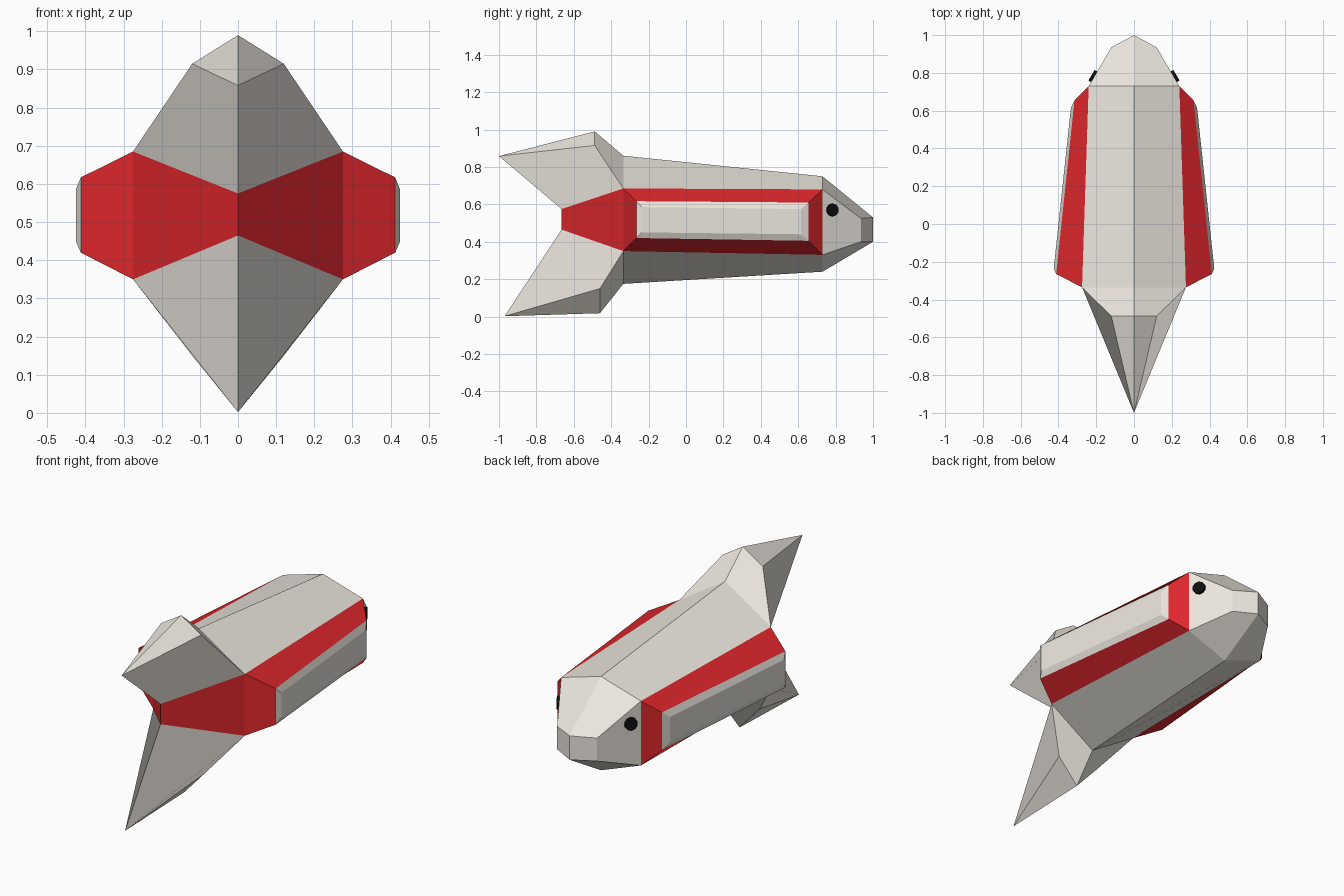
import bpy, bmesh, math
from mathutils import Vector, Matrix

if "Cube" in bpy.data.objects:
    bpy.data.objects.remove(bpy.data.objects["Cube"])


def material(name, colour):
    m = bpy.data.materials.new(name)
    m.diffuse_color = (*colour, 1)
    m.use_nodes = True
    m.node_tree.nodes["Principled BSDF"].inputs["Base Color"].default_value = m.diffuse_color
    return m


CREAM = material("cream", (0.84, 0.80, 0.74))
RED = material("red", (0.74, 0.02, 0.025))
BLACK = material("black", (0.005, 0.005, 0.005))


def finish(name, bm, mat):
    me = bpy.data.meshes.new(name)
    bm.to_mesh(me)
    bm.free()
    me.materials.append(mat)
    ob = bpy.data.objects.new(name, me)
    bpy.context.collection.objects.link(ob)
    return ob


def mirrored_shell(name, faces, mat):
    """Faces of the +x half, mirrored over x = 0 and turned outward."""
    bm = bmesh.new()
    for side in (1, -1):
        for f in faces:
            bm.faces.new([bm.verts.new((side * x, y, z)) for x, y, z in f])
    bmesh.ops.remove_doubles(bm, verts=bm.verts, dist=0.0005)
    centre = sum((v.co for v in bm.verts), Vector()) / len(bm.verts)
    bm.normal_update()
    for f in bm.faces:
        if f.normal.dot(f.calc_center_median() - centre) < 0:
            f.normal_flip()
    return finish(name, bm, mat)


def bridge(a, b, closed=False):
    n = len(a)
    return [(a[i], a[(i + 1) % n], b[(i + 1) % n], b[i])
            for i in range(n if closed else n - 1)]


# Half cross-sections, top to bottom
nose = [(0, 1.0, .53), (.12, .935, .525), (.12, .935, .40), (0, 1.0, .40)]
head = [(0, .73, .75), (.24, .73, .68), (.24, .73, .33), (0, .73, .24)]
rear = [(0, -.335, .86), (.275, -.335, .685), (.275, -.335, .35), (0, -.335, .175)]
stalk_top, stalk_low = (0, -.665, .575), (0, -.665, .465)

# Head with blunt two-sided nose
mirrored_shell("head", bridge(head, nose) + [nose], CREAM)

# Back and belly
back_belly = bridge(head, rear)
mirrored_shell("back_and_belly", [back_belly[0], back_belly[2]], CREAM)


# Tail fins
def fin(name, ridge, edge, crest, tip, stalk):
    mirrored_shell(name, [(ridge, edge, (.12, *crest[0]), (0, *crest[1])),
                          (edge, stalk, tip, (.12, *crest[0])),
                          ((.12, *crest[0]), tip, (0, *crest[1]))], CREAM)


fin("upper_tail_fin", rear[0], rear[1], ((-.488, .915), (-.488, .99)), (0, -1, .858), stalk_top)
fin("lower_tail_fin", rear[3], rear[2], ((-.46, .15), (-.46, .018)), (0, -.97, .002), stalk_low)

# Red side frame and tail stalk
base = [head[1], rear[1], rear[2], head[2]]
rim = [(.315, .655, .61), (.412, -.265, .617), (.412, -.265, .42), (.315, .655, .405)]
mirrored_shell("side_frame_and_stalk", bridge(base, rim, True)
               + [(rear[1], stalk_top, stalk_low, rear[2])], RED)

# Raised side panels
top = [(.334, .615, .575), (.425, -.235, .585), (.425, -.235, .45), (.334, .615, .44)]
mirrored_shell("side_panels", bridge(rim, top, True) + [top], CREAM)

# Eyes
for side, label in ((1, "right"), (-1, "left")):
    bm = bmesh.new()
    axis = Vector((side * .863, .505, 0))
    rot = axis.to_track_quat('Z', 'Y').to_matrix().to_4x4()
    bmesh.ops.create_cone(bm, cap_ends=True, segments=10, radius1=.034, radius2=.034,
                          depth=.03, matrix=Matrix.Translation((side * .212, .78, .57)) @ rot)
    finish(label + "_eye", bm, BLACK)
